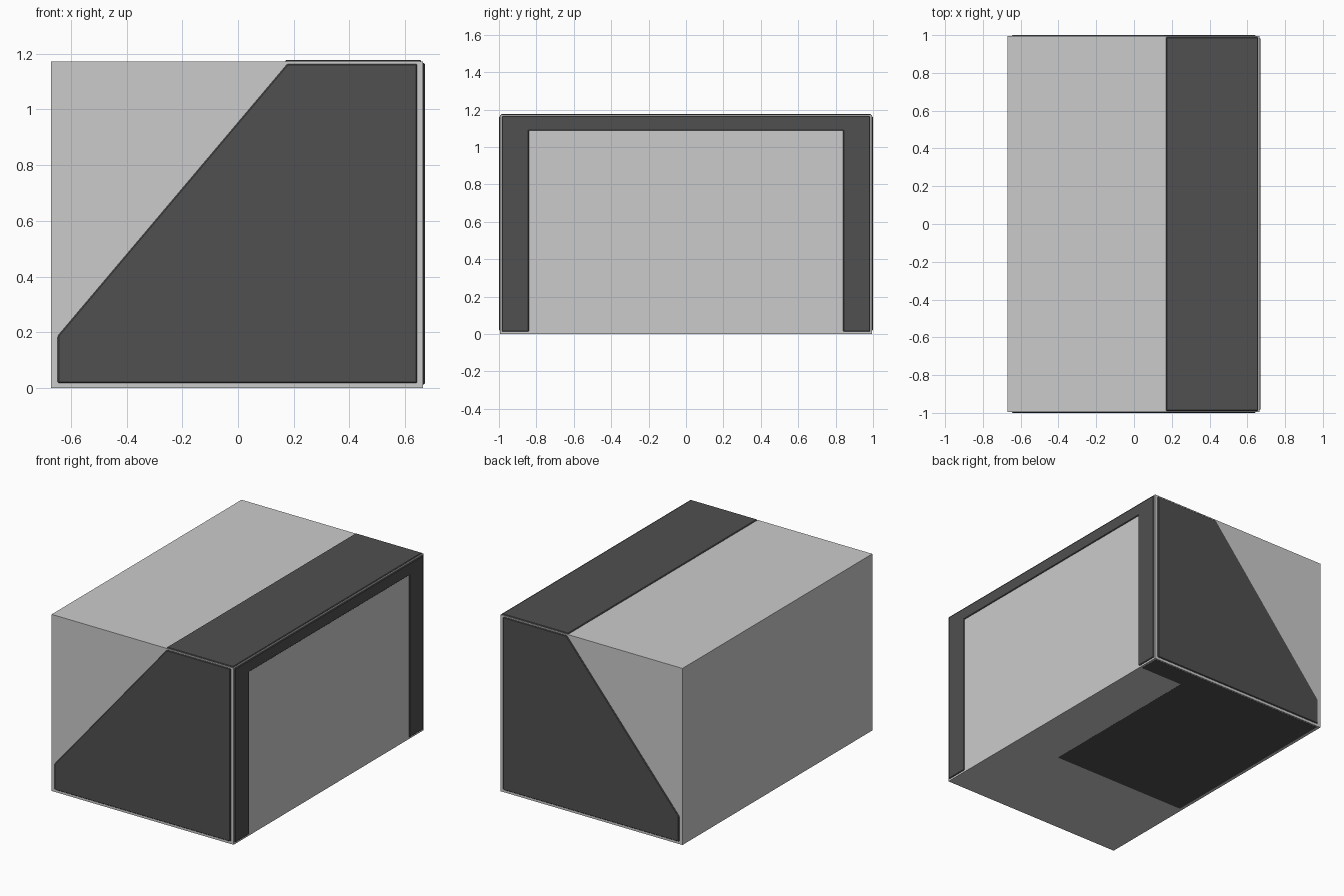
import bpy, bmesh
from mathutils import Vector

if "Cube" in bpy.data.objects:
    bpy.data.objects.remove(bpy.data.objects["Cube"])

dark = bpy.data.materials.new("dark_panel")
dark.diffuse_color = (0.08, 0.08, 0.08, 1)
dark.use_nodes = True
dark.node_tree.nodes["Principled BSDF"].inputs["Base Color"].default_value = dark.diffuse_color

# Extents of the grey block; the panels stand slightly proud of it
X0, X1, Y, Z0, Z1 = -0.67, 0.664, 0.994, 0.0008, 1.171
PROUD, SUNK = 0.006, 0.01


def make_object(name, bm):
    bmesh.ops.recalc_face_normals(bm, faces=bm.faces)
    mesh = bpy.data.meshes.new(name)
    bm.to_mesh(mesh)
    bm.free()
    ob = bpy.data.objects.new(name, mesh)
    bpy.context.collection.objects.link(ob)
    return ob


def panel(name, outline, place, normal, bevel=0.004):
    """Thin dark plate from a 2D outline, with a fine chamfer."""
    n = Vector(normal)
    bm = bmesh.new()
    base = bm.faces.new([bm.verts.new(Vector(place(a, b)) - n * SUNK) for a, b in outline])
    out = bmesh.ops.extrude_face_region(bm, geom=[base], use_keep_orig=True)
    verts = [v for v in out["geom"] if isinstance(v, bmesh.types.BMVert)]
    bmesh.ops.translate(bm, verts=verts, vec=n * (SUNK + PROUD))
    ob = make_object(name, bm)
    ob.data.materials.append(dark)
    if bevel:
        mod = ob.modifiers.new("chamfer", "BEVEL")
        mod.width = bevel
        mod.segments = 1
    return ob


# Grey main block
bm = bmesh.new()
bmesh.ops.create_cube(bm, size=1)
bmesh.ops.scale(bm, vec=(X1 - X0, 2 * Y, Z1 - Z0), verts=bm.verts)
bmesh.ops.translate(bm, vec=((X0 + X1) / 2, 0, (Z0 + Z1) / 2), verts=bm.verts)
make_object("main_block", bm)

# Front and back panels with the sloping edge
slope = [(-0.647, 0.018), (0.643, 0.018), (0.643, 1.163), (0.177, 1.163), (-0.647, 0.187)]
for name, s in (("front_panel", -1), ("back_panel", 1)):
    panel(name, slope, lambda a, b, s=s: (a, s * Y, b), (0, s, 0))

# Top panel
top = [(0.17, -0.99), (0.657, -0.99), (0.657, 0.99), (0.17, 0.99)]
panel("top_panel", top, lambda a, b: (a, b, Z1), (0, 0, 1))

# Right side frame, open at the bottom
frame = [(-0.985, 0.013), (-0.84, 0.013), (-0.84, 1.088), (0.84, 1.088),
         (0.84, 0.013), (0.985, 0.013), (0.985, 1.166), (-0.985, 1.166)]
panel("side_frame", frame, lambda a, b: (X1, a, b), (1, 0, 0))

# Bottom panel, notched on the right, tilted a hair so its front end sinks into the block
base = [(-0.65, -0.985), (0.65, -0.985), (0.65, -0.85), (0.335, -0.85),
        (0.335, 0.85), (0.65, 0.85), (0.65, 0.985), (-0.65, 0.985)]
bottom = panel("bottom_panel", base, lambda a, b: (a, b, PROUD + 0.0006), (0, 0, -1), bevel=0)
bottom.rotation_euler.x = -0.0006
